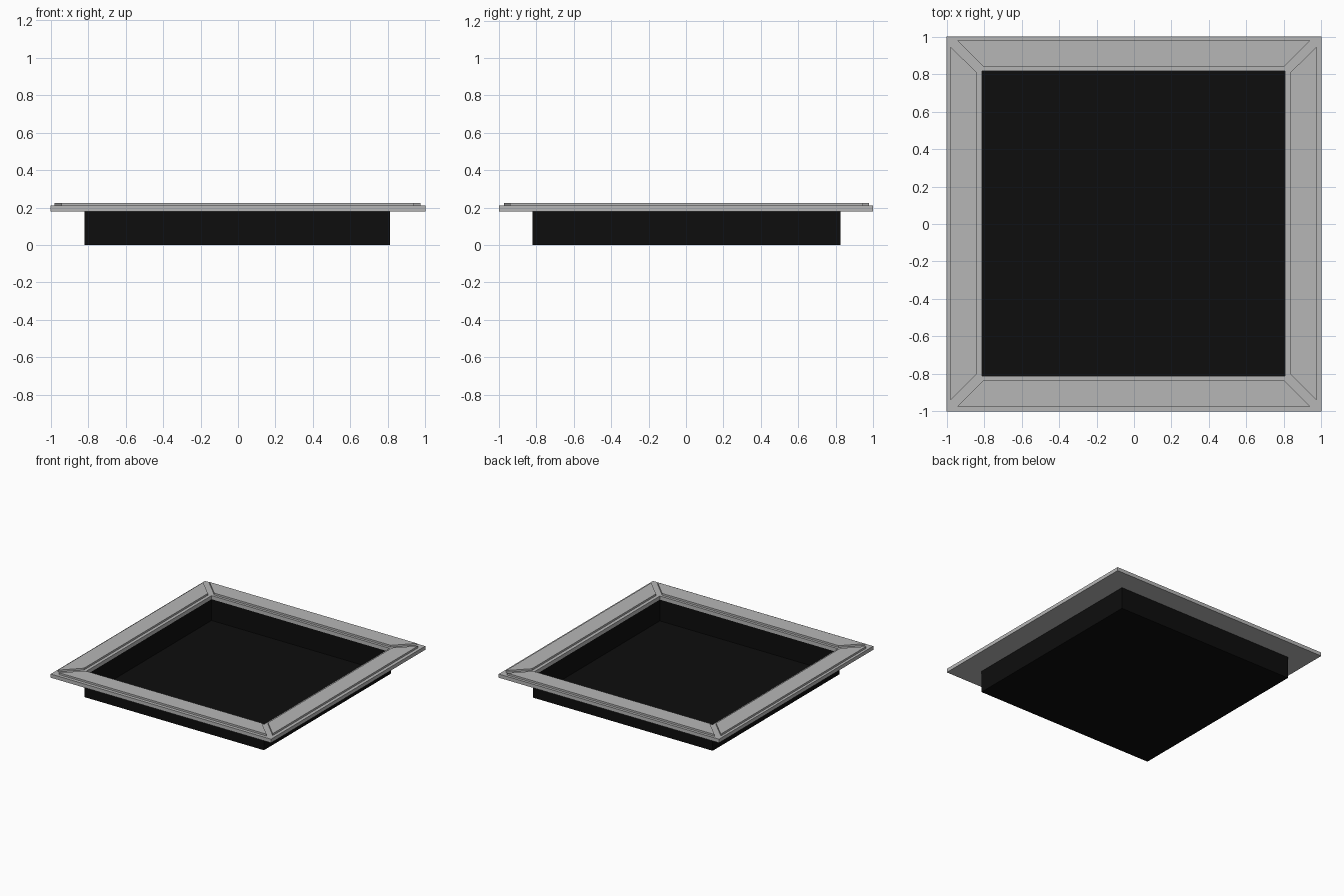
import bpy, bmesh

if "Cube" in bpy.data.objects:
    bpy.data.objects.remove(bpy.data.objects["Cube"])

def material(name, rgb):
    m = bpy.data.materials.new(name)
    m.diffuse_color = (*rgb, 1)
    m.use_nodes = True
    m.node_tree.nodes["Principled BSDF"].inputs["Base Color"].default_value = m.diffuse_color
    return m

grey = material("light grey", (0.47, 0.47, 0.47))
black = material("near black", (0.004, 0.004, 0.004))

def make_object(name, bm, mat):
    bmesh.ops.recalc_face_normals(bm, faces=bm.faces)
    me = bpy.data.meshes.new(name)
    bm.to_mesh(me)
    bm.free()
    me.materials.append(mat)
    ob = bpy.data.objects.new(name, me)
    bpy.context.collection.objects.link(ob)
    return ob

def rect(bm, x0, x1, y0, y1, z):
    return [bm.verts.new((x, y, z)) for x, y in ((x0, y0), (x1, y0), (x1, y1), (x0, y1))]

def bridge(bm, a, b):
    for i in range(4):
        j = (i + 1) % 4
        bm.faces.new((a[i], a[j], b[j], b[i]))

BASE, RIM, TOP = 0.18, 0.21, 0.225
opening = (-0.812, 0.806, -0.812, 0.817)

# Square rim with a rectangular opening
bm = bmesh.new()
loops = [rect(bm, -1, 1, -1, 1, BASE), rect(bm, -1, 1, -1, 1, RIM),
         rect(bm, *opening, RIM), rect(bm, *opening, BASE)]
for i in range(4):
    bridge(bm, loops[i], loops[(i + 1) % 4])
make_object("rim", bm, grey)

# Raised mitred strips, one on each side of the rim
def strip(name, points):
    bm = bmesh.new()
    low = [bm.verts.new((x, y, RIM)) for x, y in points]
    high = [bm.verts.new((x, y, TOP)) for x, y in points]
    bridge(bm, low, high)
    bm.faces.new(low)
    bm.faces.new(high)
    make_object(name, bm, grey)

for label, s, out, inn in (("front", -1, 0.973, 0.833), ("back", 1, 0.978, 0.838)):
    strip(label + "_strip", [(-0.943, s * out), (0.94, s * out), (0.80, s * inn), (-0.803, s * inn)])
for label, s, out, inn in (("left", -1, 0.978, 0.838), ("right", 1, 0.973, 0.833)):
    strip(label + "_strip", [(s * out, -0.94), (s * out, 0.945), (s * inn, 0.807), (s * inn, -0.80)])

# Thin-walled open tray under the rim
bm = bmesh.new()
outer = (-0.82, 0.81, -0.82, 0.825)
a, b = rect(bm, *outer, 0), rect(bm, *outer, BASE)
c, d = rect(bm, *opening, BASE), rect(bm, *opening, 0.006)
bridge(bm, a, b)
bridge(bm, b, c)
bridge(bm, c, d)
bm.faces.new(a)
bm.faces.new(d)
make_object("tray", bm, black)
